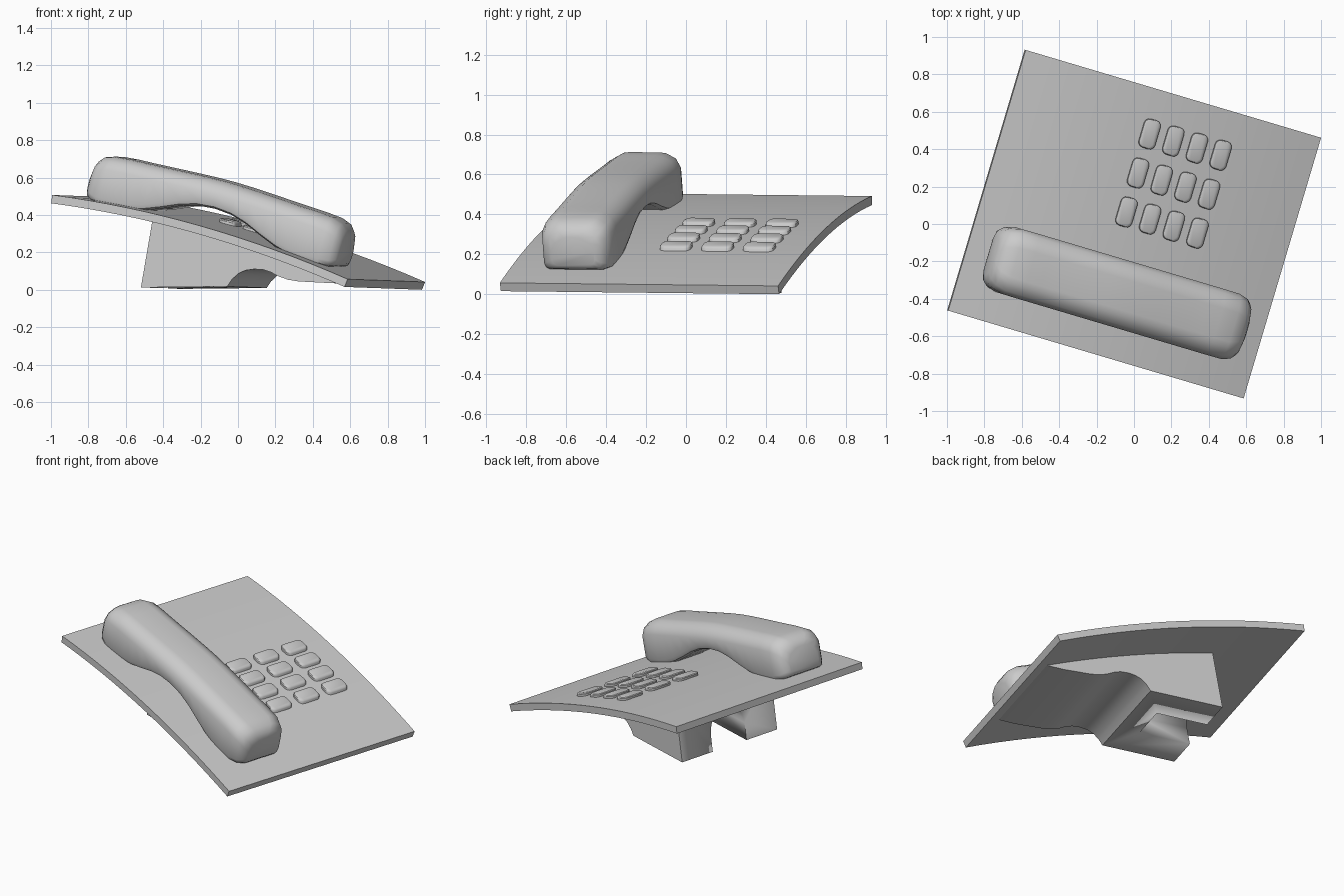
import bpy, bmesh
from math import sin, cos, pi, radians

if "Cube" in bpy.data.objects:
    bpy.data.objects.remove(bpy.data.objects["Cube"])

YAW, TILT = radians(-16.55), -0.0105
HALF_V, THICK = 0.727, 0.045


def world(u, v, z):
    """Phone-local (along, across, up) to world."""
    return (u * cos(YAW) - v * sin(YAW), u * sin(YAW) + v * cos(YAW), z + TILT * v)


def loft(name, rings, angle=30):
    """Skin a list of equal closed rings of (u, v, z) and cap both ends."""
    bm = bmesh.new()
    rows = [[bm.verts.new(world(*p)) for p in ring] for ring in rings]
    n = len(rows[0])
    for a, b in zip(rows, rows[1:]):
        for i in range(n):
            j = (i + 1) % n
            bm.faces.new((a[i], a[j], b[j], b[i]))
    bm.faces.new(rows[0])
    bm.faces.new(rows[-1])
    bmesh.ops.recalc_face_normals(bm, faces=bm.faces)
    me = bpy.data.meshes.new(name)
    bm.to_mesh(me)
    bm.free()
    ob = bpy.data.objects.new(name, me)
    bpy.context.collection.objects.link(ob)
    bpy.ops.object.select_all(action='DESELECT')
    ob.select_set(True)
    bpy.context.view_layer.objects.active = ob
    bpy.ops.object.shade_smooth_by_angle(angle=radians(angle))
    return ob


def extrude(name, profile, half):
    """Extrude a (u, z) profile across the phone."""
    return loft(name, [[(u, v, z) for u, z in profile] for v in (-half, half)])


# Curved sloping top plate
def under(u):
    return 0.455 - (u + 0.826) / 1.636 * 0.447 + 0.06 * (1 - ((u + 0.008) / 0.818) ** 2)


def slope(u):
    return -0.2732 - 0.12 * (u + 0.008) / 0.818 ** 2


def above(u):
    return under(u) + THICK * (1 + slope(u) ** 2) ** 0.5


us = [-0.826 + 1.636 * i / 16 for i in range(17)]
bottom = [(u, under(u)) for u in us]
top = []
for u in reversed(us):
    k = THICK / (1 + slope(u) ** 2) ** 0.5
    top.append((u - slope(u) * k, under(u) + k))
extrude("top_plate", bottom + top, HALF_V)

# Stand underneath, with an arched slot between its two rear legs
floor = [(-0.431, 0.009), (0.05, 0.014), (0.075, 0.05), (0.11, 0.082), (0.15, 0.1),
         (0.2, 0.107), (0.25, 0.104), (0.29, 0.092), (0.34, 0.067), (0.39, 0.05),
         (0.45, 0.041), (0.63, 0.032), (0.745, 0.035)]
roof = [(u, under(u) + 0.012) for u in (0.745, 0.6, 0.45, 0.3, 0.15, 0, -0.15, -0.28, -0.363)]
stand = extrude("stand", floor + roof, 0.372)

R = 0.132
arch = [(R, -0.1)] + [(R * cos(pi * i / 12), 0.12 + R * sin(pi * i / 12)) for i in range(13)] + [(-R, -0.1)]
slot = loft("slot_cutter", [[(u, v, z) for v, z in arch] for u in (-0.7, -0.095)])
slot.hide_render = True
slot.hide_set(True)
slot.display_type = 'WIRE'
mod = stand.modifiers.new("slot", 'BOOLEAN')
mod.operation, mod.solver, mod.object = 'DIFFERENCE', 'EXACT', slot

# Handset: mirrored stations of (distance from middle, top, bottom, half width)
stations = [(0, 0.186, 0.035, 0.182), (0.1, 0.184, 0.026, 0.182), (0.19, 0.18, 0.0, 0.182),
            (0.29, 0.175, -0.042, 0.182), (0.38, 0.17, -0.076, 0.182), (0.46, 0.166, -0.096, 0.182),
            (0.54, 0.163, -0.105, 0.182), (0.63, 0.155, -0.106, 0.181), (0.685, 0.137, -0.1, 0.166),
            (0.715, 0.108, -0.088, 0.142), (0.728, 0.078, -0.07, 0.112)]
AXIS = radians(15)


def section(s, t, b, w):
    half = [(w - 0.03, b), (w - 0.008, b + 0.01), (w, b + 0.032), (w, t - 0.075),
            (w - 0.022, t - 0.03), (w - 0.07, t - 0.004), (w - 0.1, t)]
    ring = half + [(-v, h) for v, h in reversed(half)]
    s += 0.021
    return [(s * cos(AXIS) + h * sin(AXIS), v - 0.378, 0.4 - s * sin(AXIS) + h * cos(AXIS))
            for v, h in ring]


left = [section(-s, t, b, w) for s, t, b, w in reversed(stations[1:])]
loft("handset", left + [section(*st) for st in stations], 40)


# Keypad of 3 x 4 rounded keys
def rounded(hu, hv, r):
    pts = []
    for q, (su, sv) in enumerate(((1, 1), (-1, 1), (-1, -1), (1, -1))):
        for i in range(4):
            a = (q + i / 3) * pi / 2
            pts.append((su * (hu - r) + r * cos(a), sv * (hv - r) + r * sin(a)))
    return pts


for row in range(3):
    for col in range(4):
        u0, v0 = -0.057 + 0.132 * col, 0.05 + 0.2175 * row
        rings = []
        for inset, h in ((0, -0.01), (0, 0.014), (0.004, 0.02), (0.014, 0.024)):
            rings.append([(u0 + a, v0 + b, above(u0 + a) + h)
                          for a, b in rounded(0.046 - inset, 0.08 - inset, 0.03 - inset)])
        loft(f"key_{row + 1}_{col + 1}", rings)
